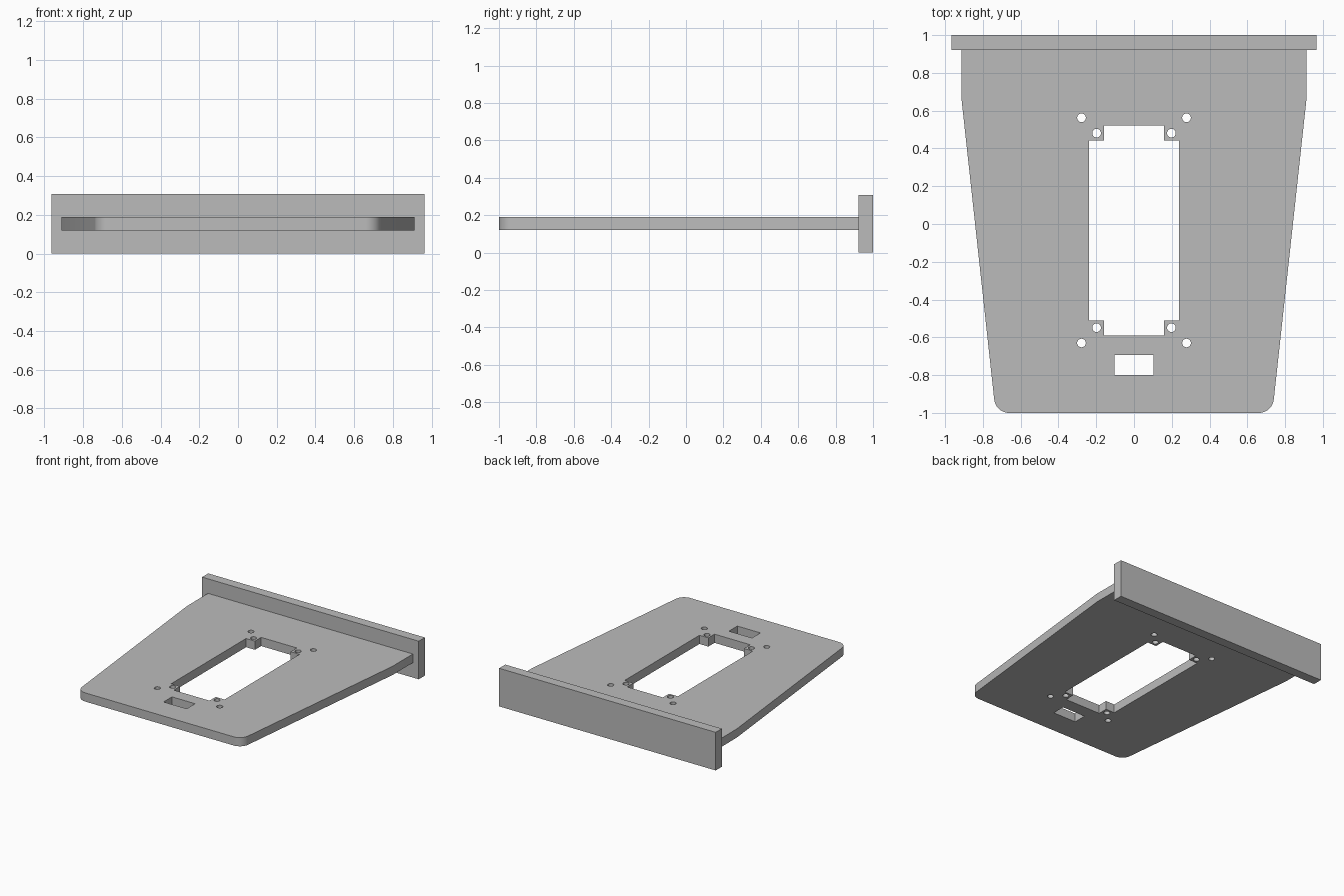
import bpy
import bmesh
from math import atan2, cos, sin, tan, pi

if "Cube" in bpy.data.objects:
    bpy.data.objects.remove(bpy.data.objects["Cube"])

grey = bpy.data.materials.new("plain_grey")
grey.use_nodes = True
grey.diffuse_color = (0.5, 0.5, 0.5, 1)
grey.node_tree.nodes["Principled BSDF"].inputs["Base Color"].default_value = (0.5, 0.5, 0.5, 1)


def arc(cx, cy, r, start, end, steps):
    angles = [start + (end - start) * i / steps for i in range(steps + 1)]
    return [(cx + r * cos(a), cy + r * sin(a)) for a in angles]


def mirrored(half):
    """Close a right-hand half profile with its left-hand mirror image."""
    return half + [(-x, y) for x, y in reversed(half)]


def extruded(name, loops, z0, z1):
    """Fill an outline with holes and raise it into a solid."""
    bm = bmesh.new()
    for loop in loops:
        verts = [bm.verts.new((x, y, z0)) for x, y in loop]
        for a, b in zip(verts, verts[1:] + verts[:1]):
            bm.edges.new((a, b))
    bmesh.ops.triangle_fill(bm, edges=bm.edges[:], use_beauty=True, normal=(0, 0, 1))
    result = bmesh.ops.extrude_face_region(bm, geom=bm.faces[:])
    top = [v for v in result["geom"] if isinstance(v, bmesh.types.BMVert)]
    bmesh.ops.translate(bm, verts=top, vec=(0, 0, z1 - z0))
    bmesh.ops.recalc_face_normals(bm, faces=bm.faces[:])
    mesh = bpy.data.meshes.new(name)
    bm.to_mesh(mesh)
    bm.free()
    mesh.materials.append(grey)
    obj = bpy.data.objects.new(name, mesh)
    bpy.context.collection.objects.link(obj)
    bpy.ops.object.select_all(action="DESELECT")
    obj.select_set(True)
    bpy.context.view_layer.objects.active = obj
    bpy.ops.object.shade_smooth_by_angle(angle=pi / 6)
    return obj


# Tapered plate outline with rounded front corners
half_width, bend_y, radius = 0.913, 0.66, 0.08
taper = atan2(0.173, 1.59)
corner_y = radius - 1
corner_x = half_width - (bend_y - corner_y) * tan(taper) - radius / cos(taper)
outline = mirrored(arc(corner_x, corner_y, radius, -pi / 2, -taper, 12)
                   + [(half_width, bend_y), (half_width, 0.922)])

# Stepped main opening and small front slot
opening = mirrored([(0.159, -0.59), (0.159, -0.511), (0.238, -0.511),
                    (0.238, 0.443), (0.159, 0.443), (0.159, 0.522)])
slot = mirrored([(0.103, -0.80), (0.103, -0.693)])

# Screw holes around the opening
holes = [arc(side * x, y, 0.023, 0, 2 * pi, 24)[:-1]
         for side in (-1, 1)
         for x, y in [(0.278, 0.562), (0.198, 0.481), (0.198, -0.549), (0.278, -0.63)]]

extruded("base_plate", [outline, opening, slot] + holes, 0.12, 0.19)

# Upright flange across the back
extruded("back_flange", [mirrored([(0.965, 0.922), (0.965, 1)])], 0, 0.307)
